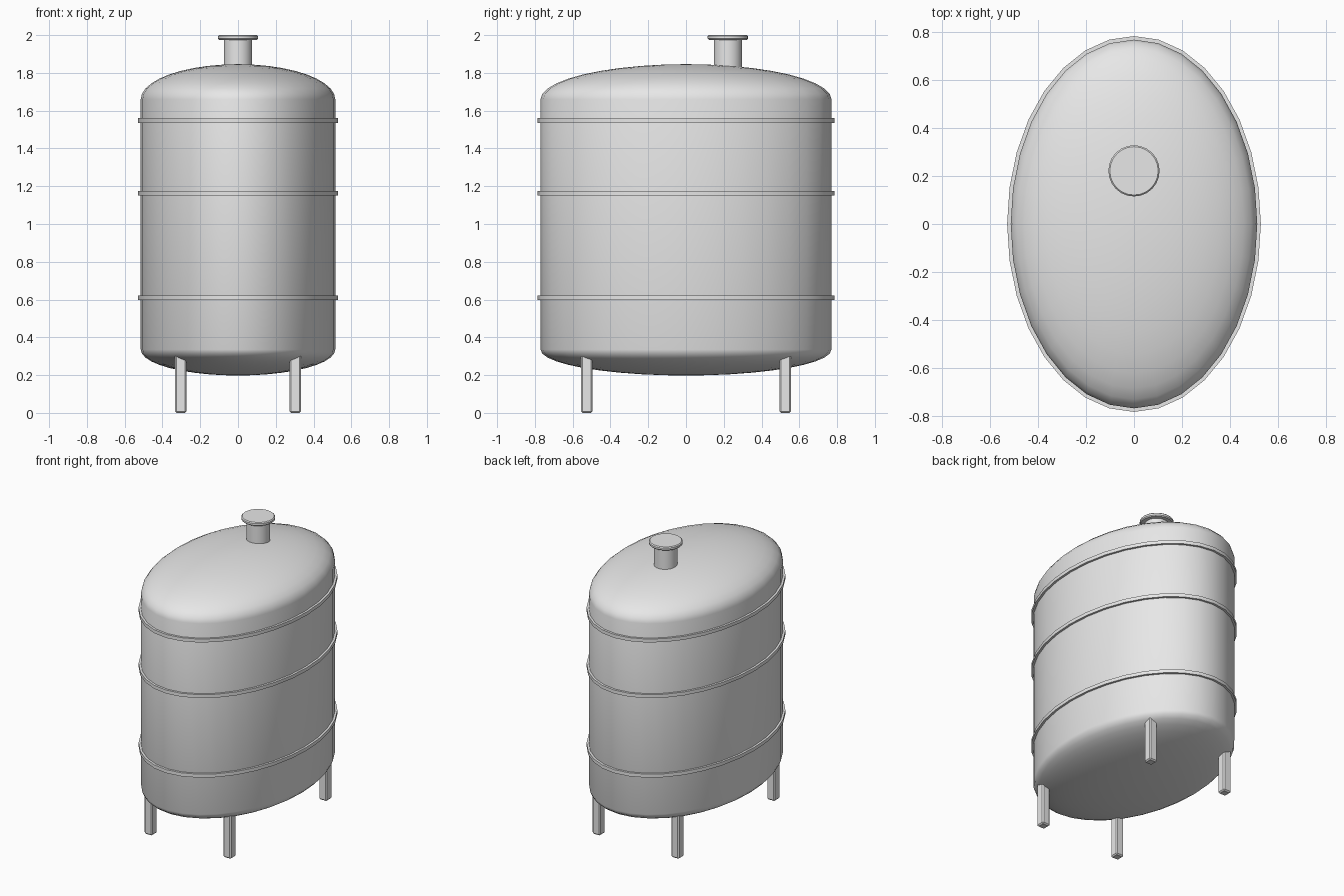
import bpy, bmesh, math

if "Cube" in bpy.data.objects:
    bpy.data.objects.remove(bpy.data.objects["Cube"])

RX, RY, SEGS = 0.515, 0.77, 32

steel = bpy.data.materials.new("light_grey_steel")
steel.diffuse_color = (0.8, 0.8, 0.8, 1)
steel.use_nodes = True
steel.node_tree.nodes["Principled BSDF"].inputs["Base Color"].default_value = steel.diffuse_color


def finish(name, bm, angle=35):
    bmesh.ops.recalc_face_normals(bm, faces=bm.faces)
    mesh = bpy.data.meshes.new(name)
    bm.to_mesh(mesh)
    bm.free()
    obj = bpy.data.objects.new(name, mesh)
    bpy.context.collection.objects.link(obj)
    mesh.materials.append(steel)
    bpy.ops.object.select_all(action='DESELECT')
    obj.select_set(True)
    bpy.context.view_layer.objects.active = obj
    bpy.ops.object.shade_smooth_by_angle(angle=math.radians(angle))
    return obj


def loft(name, rings, segs, centre_y=0, closed=False):
    """Skin a stack of (rx, ry, z) ellipses; closed joins last to first, else caps."""
    bm = bmesh.new()
    loops = []
    for rx, ry, z in rings:
        loops.append([bm.verts.new((rx * math.sin(2 * math.pi * i / segs),
                                    centre_y + ry * math.cos(2 * math.pi * i / segs), z))
                      for i in range(segs)])
    pairs = list(zip(loops, loops[1:]))
    if closed:
        pairs.append((loops[-1], loops[0]))
    else:
        bm.faces.new(loops[0])
        bm.faces.new(loops[-1])
    for a, b in pairs:
        for i in range(segs):
            j = (i + 1) % segs
            bm.faces.new((a[i], a[j], b[j], b[i]))
    return finish(name, bm)


# Oval shell with elliptical domes at both ends
STEPS = 10
angles = [math.radians(90 * i / STEPS) for i in range(STEPS)] + [math.radians(88.5)]
top = [(RX * math.cos(a), RY * math.cos(a), 1.66 + 0.186 * math.sin(a)) for a in angles]
bottom = [(RX * math.cos(a), RY * math.cos(a), 0.335 - 0.137 * math.sin(a)) for a in angles]
loft("tank_shell", bottom[::-1] + top, SEGS)

# Reinforcing bands
for i, z in enumerate((0.61, 1.162, 1.548)):
    section = ((-0.008, -0.012), (0.015, -0.012), (0.015, 0.012), (-0.008, 0.012))
    loft(f"band_{i + 1}", [(RX + d, RY + d, z + h) for d, h in section], SEGS, closed=True)

# Filler neck and its rounded lid
loft("filler_neck", [(0.075, 0.075, 1.78), (0.075, 0.075, 1.98)], 24, 0.222)
lid = ((0.101, 1.975), (0.107, 1.981), (0.107, 1.994), (0.101, 2.0))
loft("filler_lid", [(r, r, z) for r, z in lid], 24, 0.222)

# Four chamfered legs
for sx, side in ((-1, "left"), (1, "right")):
    for sy, end in ((-1, "front"), (1, "back")):
        bm = bmesh.new()
        bmesh.ops.create_cube(bm, size=1)
        for v in bm.verts:
            v.co = (sx * 0.303 + v.co.x * 0.06, sy * 0.525 + v.co.y * 0.06,
                    0.16 + v.co.z * 0.32)
        bmesh.ops.bevel(bm, geom=bm.edges[:], offset=0.008, segments=1, affect='EDGES')
        finish(f"{end}_{side}_leg", bm, 30)
